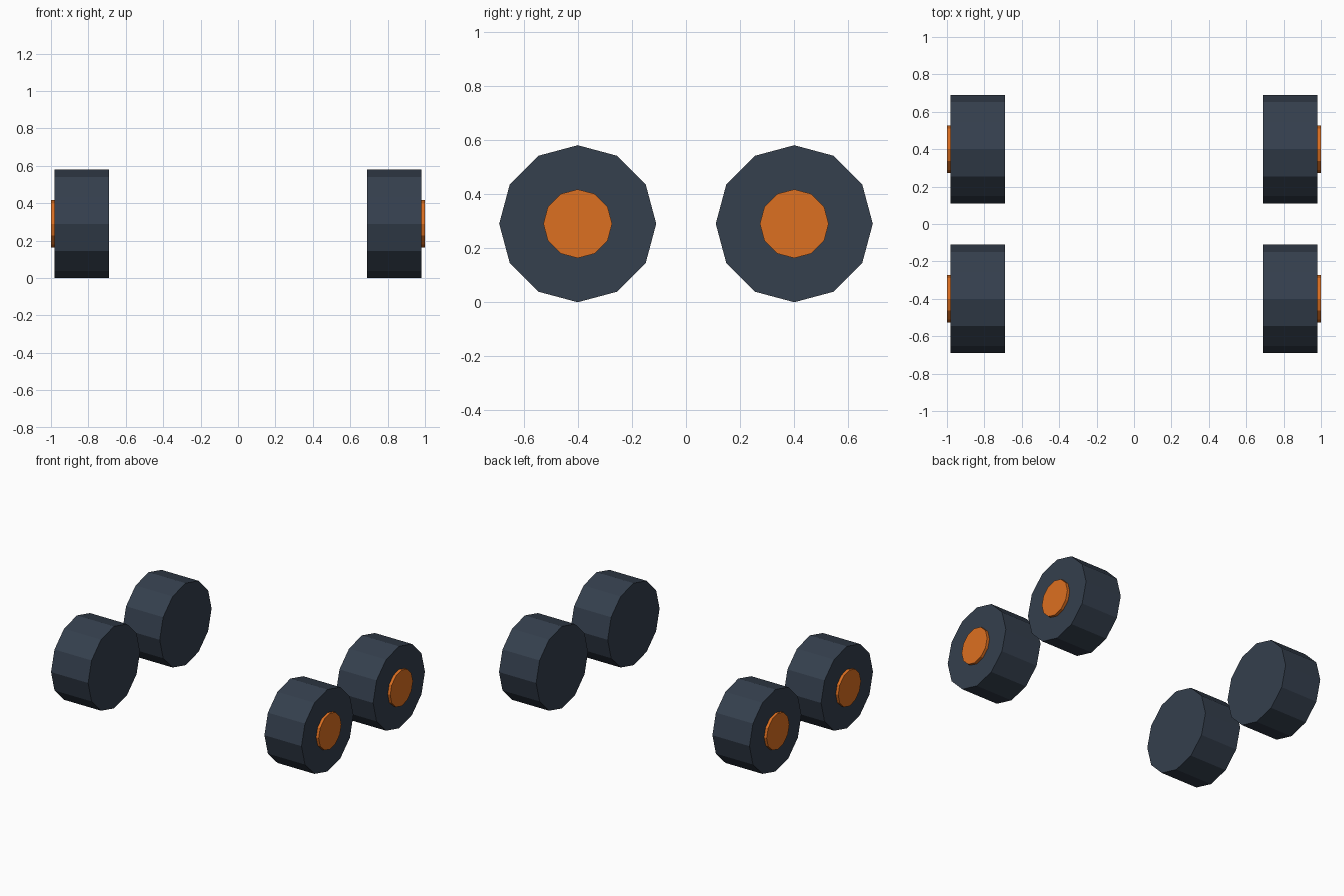
import bpy
from math import pi

if "Cube" in bpy.data.objects:
    bpy.data.objects.remove(bpy.data.objects["Cube"])

SIDES = 12
AXLE_Z = 0.29


def material(name, color):
    mat = bpy.data.materials.new(name)
    mat.diffuse_color = color
    mat.use_nodes = True
    mat.node_tree.nodes["Principled BSDF"].inputs["Base Color"].default_value = mat.diffuse_color
    return mat


rubber = material("dark_rubber", (0.035, 0.05, 0.075, 1))
orange = material("orange_hub", (0.72, 0.16, 0.015, 1))


def disc(name, radius, x_in, x_out, side, y, mat):
    """Flat-faced cylinder lying along x, between x_in and x_out on one side."""
    bpy.ops.mesh.primitive_cylinder_add(
        vertices=SIDES, radius=radius, depth=x_out - x_in,
        location=(side * (x_in + x_out) / 2, y, AXLE_Z),
        rotation=(0, pi / 2, 0))
    obj = bpy.context.object
    obj.name = name
    obj.data.materials.append(mat)
    bpy.ops.object.transform_apply(location=False, rotation=True, scale=False)


# Four wheels, each a tyre with a hub cap on its outer face
for side, side_name in ((-1, "left"), (1, "right")):
    for y, end_name in ((-0.4, "front"), (0.4, "back")):
        label = f"{end_name}_{side_name}"
        disc(f"tyre_{label}", 0.29, 0.69, 0.98, side, y, rubber)
        disc(f"hub_cap_{label}", 0.127, 0.95, 1.0, side, y, orange)
